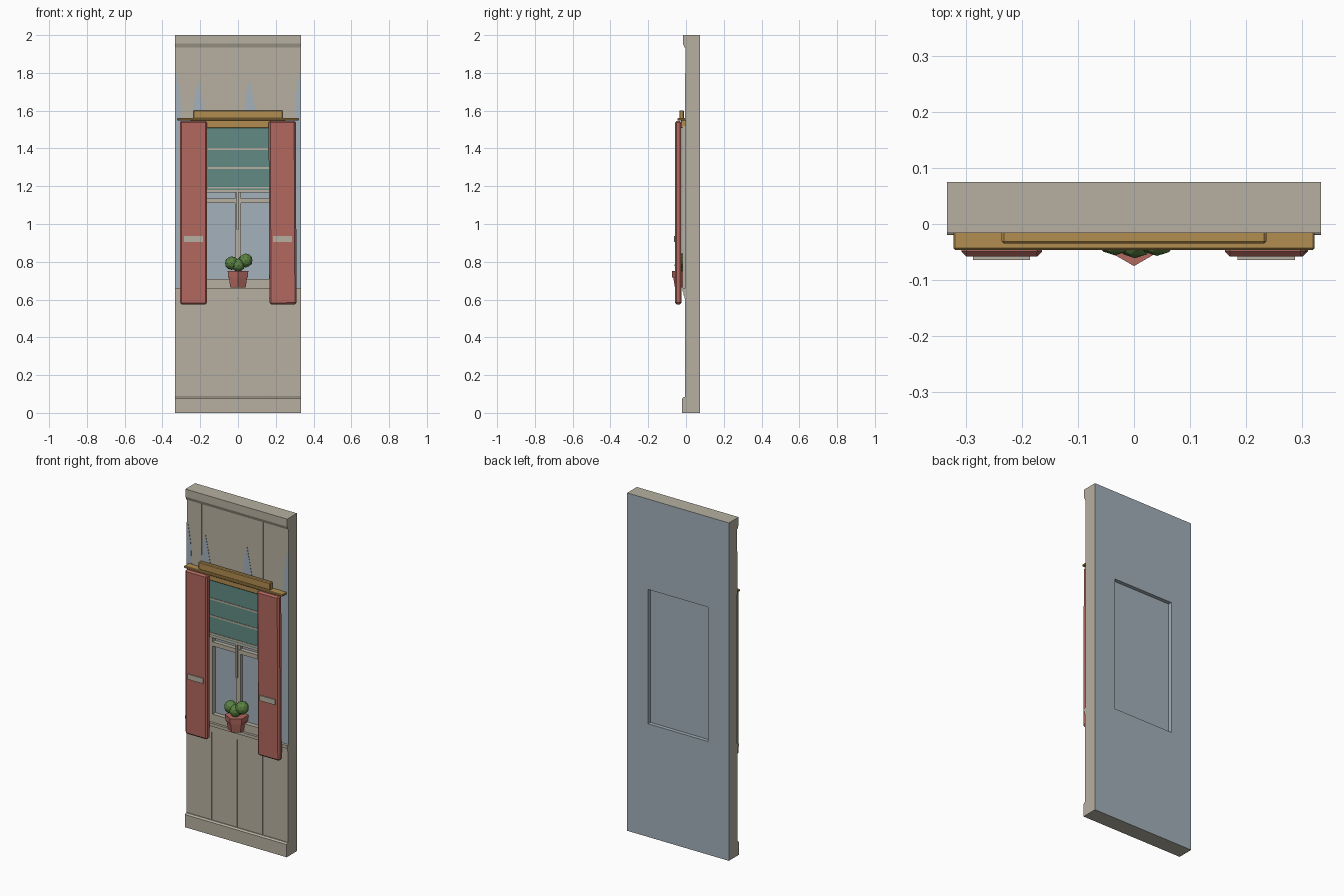
import bpy, bmesh, math
from mathutils import Vector, Matrix

cube = bpy.data.objects.get("Cube")
if cube:
    bpy.data.objects.remove(cube, do_unlink=True)


def material(name, rgb):
    m = bpy.data.materials.new(name)
    m.use_nodes = True
    m.diffuse_color = (*rgb, 1)
    m.node_tree.nodes["Principled BSDF"].inputs["Base Color"].default_value = (*rgb, 1)
    return m


BEIGE = material("beige plaster", (.468, .434, .352))
BLUE = material("blue grey", (.366, .440, .497))
RED = material("brick red", (.445, .138, .114))
TEAL = material("teal cloth", (.119, .254, .227))
GOLD = material("ochre wood", (.445, .270, .080))
GREEN = material("leaf green", (.102, .223, .053))


def finish(bm, name, *mats):
    bmesh.ops.recalc_face_normals(bm, faces=bm.faces[:])
    me = bpy.data.meshes.new(name)
    bm.to_mesh(me)
    bm.free()
    for m in mats:
        me.materials.append(m)
    ob = bpy.data.objects.new(name, me)
    bpy.context.scene.collection.objects.link(ob)
    return ob


def box(name, x, y, z, mat, bevel=0, tilt=0):
    """Box from (min, max) ranges, optionally chamfered and tilted in the wall plane."""
    lo, hi = Vector((x[0], y[0], z[0])), Vector((x[1], y[1], z[1]))
    bm = bmesh.new()
    bmesh.ops.create_cube(bm, size=1)
    bmesh.ops.scale(bm, vec=hi - lo, verts=bm.verts)
    if bevel:
        bmesh.ops.bevel(bm, geom=bm.edges[:], offset=bevel, segments=1, affect='EDGES')
    bmesh.ops.rotate(bm, matrix=Matrix.Rotation(math.radians(tilt), 3, 'Y'), verts=bm.verts)
    bmesh.ops.translate(bm, vec=(lo + hi) / 2, verts=bm.verts)
    return finish(bm, name, mat)


def prism(name, points, axis, start, end, mat):
    """Extrude a 2D outline: (y, z) along x, or (x, z) along y."""
    bm = bmesh.new()
    place = (lambda p: (start, *p)) if axis == 'X' else (lambda p: (p[0], start, p[1]))
    face = bm.faces.new([bm.verts.new(place(p)) for p in points])
    out = bmesh.ops.extrude_face_region(bm, geom=[face])
    move = (end - start, 0, 0) if axis == 'X' else (0, end - start, 0)
    bmesh.ops.translate(bm, vec=move, verts=[v for v in out['geom'] if isinstance(v, bmesh.types.BMVert)])
    return finish(bm, name, mat)


W, BACK = .333, .075

# Wall slab with a window recess on both faces
bm = bmesh.new()
bmesh.ops.create_cube(bm, size=1)
bmesh.ops.scale(bm, vec=(2 * W, BACK, 2), verts=bm.verts)
bmesh.ops.translate(bm, vec=(0, BACK / 2, 1), verts=bm.verts)
for co, no in (((-.196, 0, 0), (1, 0, 0)), ((.196, 0, 0), (1, 0, 0)),
               ((0, 0, .67), (0, 0, 1)), ((0, 0, 1.465), (0, 0, 1))):
    bmesh.ops.bisect_plane(bm, geom=bm.verts[:] + bm.edges[:] + bm.faces[:], plane_co=co, plane_no=no)
for f in bm.faces:
    c = f.calc_center_median()
    front_window = f.normal.y < -.5 and .67 < c.z < 1.465
    f.material_index = int(f.normal.y > .5 or front_window)
panes = [f for f in bm.faces if abs(f.normal.y) > .5
         and abs(f.calc_center_median().x) < .1 and .7 < f.calc_center_median().z < 1.4]
for f in panes:
    push = -f.normal.copy() * .022
    new = bmesh.ops.extrude_discrete_faces(bm, faces=[f])['faces'][0]
    new.material_index = 1
    bmesh.ops.translate(bm, vec=push, verts=new.verts[:])
finish(bm, "wall", BEIGE, BLUE)

# Skirting and top trim, chamfered towards the wall
prism("skirting", [(.01, 0), (-.02, 0), (-.02, .075), (-.012, .083), (.01, .083)], 'X', -W, W, BEIGE)
prism("top_trim", [(.01, 2), (-.016, 2), (-.016, 1.955), (-.008, 1.935), (.01, 1.935)], 'X', -W, W, BEIGE)

# Wall boards with narrow joints
GAP = .0015
for i in range(4):
    x = -W + i * W / 2
    box(f"lower_board_{i + 1}", (x + GAP * (i > 0), x + W / 2 - GAP * (i < 3)), (-.006, .005), (.07, .62), BEIGE)
joints = (-W, -.234, .168, W)
for i in range(3):
    box(f"upper_board_{i + 1}", (joints[i] + GAP * (i > 0), joints[i + 1] - GAP * (i < 2)),
        (-.003, .005), (1.56, 1.95), BEIGE)

# Worn patches: side strips and pointed stains above the window
for s, side in ((-1, "right"), (1, "left")):
    box(f"{side}_worn_strip", sorted((s * W, s * .2)), (-.002, .005), (.66, 1.57), BLUE)
    prism(f"{side}_edge_stain", [(s * W, 1.55), (s * .3, 1.55), (s * .306, 1.68), (s * .325, 1.8), (s * W, 1.8)],
          'Y', -.005, 0, BLUE)
for i, x in enumerate((-.21, .062)):
    prism(f"stain_{i + 1}", [(x - .03, 1.58), (x + .035, 1.58), (x + .018, 1.67), (x, 1.76), (x - .016, 1.7)],
          'Y', -.005, 0, BLUE)

# Window casing, sash and bars
for s, side in ((-1, "right"), (1, "left")):
    box(f"{side}_casing", sorted((s * .196, s * .255)), (-.018, .01), (.66, 1.52), BEIGE)
    box(f"{side}_sash_stile", sorted((s * .164, s * .2)), (-.004, .024), (.67, 1.465), BEIGE)
box("bottom_rail", (-.2, .2), (-.004, .024), (.66, .708), BEIGE)
box("meeting_rail", (-.2, .2), (-.002, .024), (1.11, 1.135), BEIGE)
box("mullion", (-.015, .015), (.002, .024), (.7, 1.2), BEIGE)
box("blind_cord", (-.008, .003), (-.014, -.004), (.97, 1.175), BEIGE)

# Sill in stepped layers
box("sill_top", (-W, W), (-.018, .01), (.642, .66), BEIGE)
box("sill_middle", (-W, W), (-.012, .01), (.622, .642), BEIGE)
box("sill_lower", (-W, W), (-.009, .01), (.605, .622), BEIGE)

# Blind with pale seams
box("blind", (-.195, .195), (-.016, -.006), (1.18, 1.51), TEAL)
for i, z in enumerate((1.397, 1.296, 1.192)):
    box(f"blind_seam_{i + 1}", (-.195, .195), (-.019, -.012), (z - .005, z + .005), BEIGE)
box("blind_bar", (-.195, .195), (-.014, -.002), (1.166, 1.181), BEIGE)

# Wooden lintel
box("lintel_board", (-.25, .25), (-.026, .005), (1.508, 1.55), GOLD, .003)
box("lintel_ledge", (-.322, .322), (-.046, -.002), (1.547, 1.56), GOLD, .003)
box("lintel_cap", (-.236, .236), (-.035, -.011), (1.558, 1.602), GOLD, .004)

# Shutters with handles
for s, side, tilt in ((-1, "right", 0), (1, "left", -.25)):
    mid = s * .236
    box(f"{side}_shutter", (mid - .072, mid + .072), (-.058, -.024), (.574, 1.546), RED, .009, tilt)
    box(f"{side}_handle", (mid - .051, mid + .051), (-.064, -.05), (.905, .936), BEIGE, 0, tilt * 2)

# Six-sided flower pot with rim, one corner forward
for name, r1, r2, z1, z2 in (("pot", .047, .057, .665, .725), ("pot_rim", .061, .063, .718, .752)):
    bm = bmesh.new()
    bmesh.ops.create_cone(bm, cap_ends=True, segments=6, radius1=r1, radius2=r2, depth=z2 - z1)
    front = min(bm.verts, key=lambda v: (round(v.co.y, 4), abs(v.co.x)))
    if abs(front.co.x) > .005:
        bmesh.ops.rotate(bm, matrix=Matrix.Rotation(math.pi / 6, 3, 'Z'), verts=bm.verts)
    bmesh.ops.translate(bm, vec=(0, -.012, (z1 + z2) / 2), verts=bm.verts)
    finish(bm, name, RED)

# Low-poly leaf clumps
for i, (x, y, z, r) in enumerate(((-.034, -.02, .793, .036), (.041, -.02, .807, .037), (.002, -.026, .782, .035))):
    bm = bmesh.new()
    bmesh.ops.create_icosphere(bm, subdivisions=2, radius=r)
    bmesh.ops.translate(bm, vec=(x, y, z), verts=bm.verts)
    finish(bm, f"leaf_clump_{i + 1}", GREEN)
